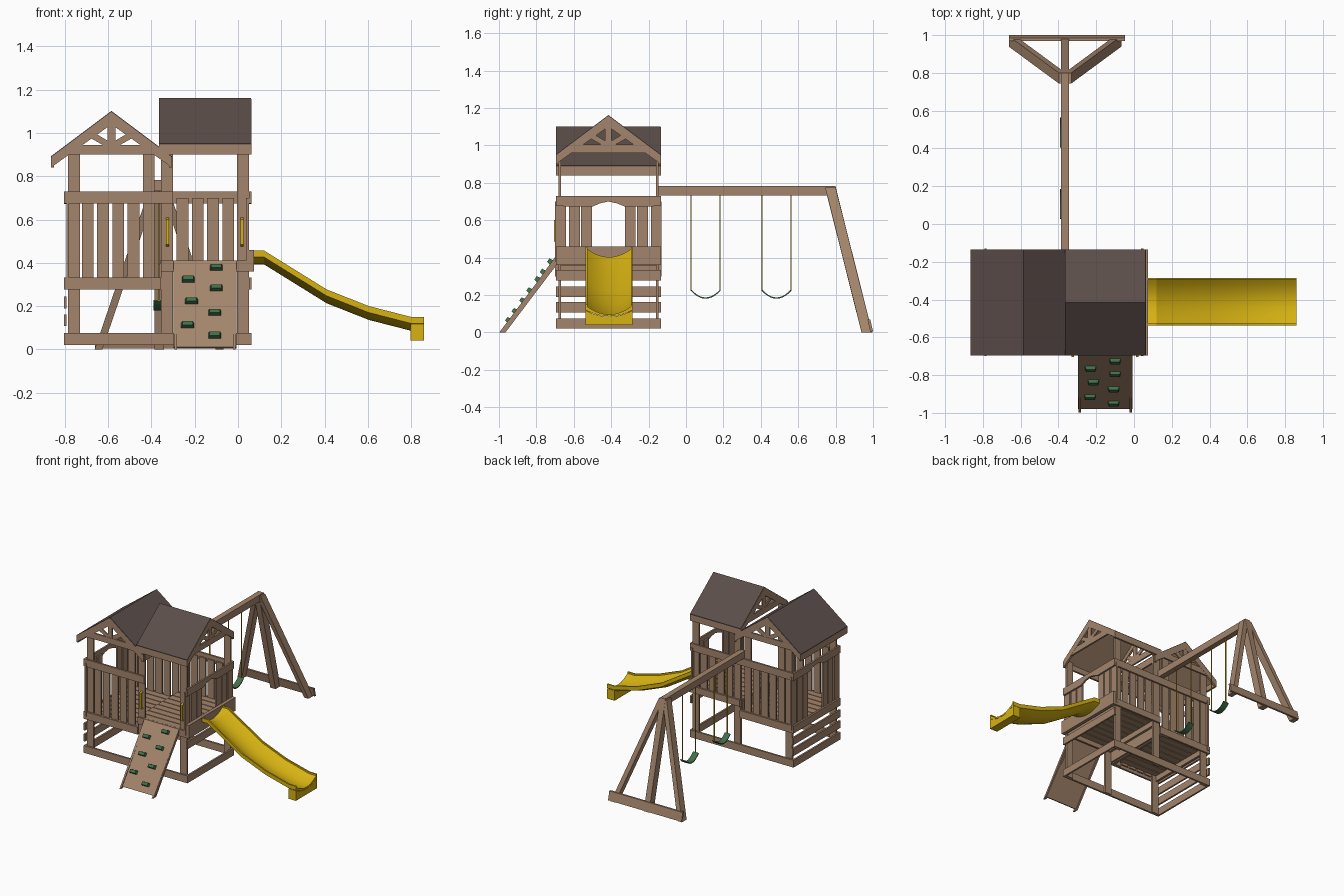
import bpy, math
from mathutils import Vector

if "Cube" in bpy.data.objects:
    bpy.data.objects.remove(bpy.data.objects["Cube"])


def material(name, rgb):
    m = bpy.data.materials.new(name)
    m.diffuse_color = (*rgb, 1)
    m.use_nodes = True
    m.node_tree.nodes["Principled BSDF"].inputs["Base Color"].default_value = m.diffuse_color
    return m


WOOD = material("warm wood", (0.37, 0.235, 0.15))
ROOF = material("dark roof", (0.105, 0.075, 0.068))
YELLOW = material("yellow plastic", (0.68, 0.45, 0.006))
GREEN = material("green plastic", (0.05, 0.16, 0.065))


def mesh(name, verts, faces, mat):
    me = bpy.data.meshes.new(name)
    me.from_pydata([tuple(v) for v in verts], [], faces)
    me.materials.append(mat)
    ob = bpy.data.objects.new(name, me)
    bpy.context.collection.objects.link(ob)
    import bmesh
    bm = bmesh.new()
    bm.from_mesh(me)
    bmesh.ops.recalc_face_normals(bm, faces=bm.faces)
    bm.to_mesh(me)
    bm.free()
    return ob


def loft(name, rings, mat):
    """Closed skin through rings with equal point counts."""
    n = len(rings[0])
    faces = [tuple(range(n)), tuple(range((len(rings) - 1) * n, len(rings) * n))]
    for r in range(len(rings) - 1):
        for i in range(n):
            j = (i + 1) % n
            faces.append((r * n + i, r * n + j, (r + 1) * n + j, (r + 1) * n + i))
    return mesh(name, [v for ring in rings for v in ring], faces, mat)


def prism(name, pts, axis, a, b, mat=WOOD):
    """Extrude a (horizontal, z) profile along x or y from a to b."""
    put = (lambda p, t: (t, p[0], p[1])) if axis == "x" else (lambda p, t: (p[0], t, p[1]))
    return loft(name, [[put(p, t) for p in pts] for t in (a, b)], mat)


def box(name, x0, x1, y0, y1, z0, z1, mat=WOOD):
    return prism(name, [(x0, z0), (x1, z0), (x1, z1), (x0, z1)], "y", y0, y1, mat)


def skew(name, p0, p1, hx, hy, mat=WOOD):
    """Sloping post with level ends."""
    c = [(-hx, -hy), (hx, -hy), (hx, hy), (-hx, hy)]
    return loft(name, [[(p[0] + a, p[1] + b, p[2]) for a, b in c] for p in (p0, p1)], mat)


FRONT, BACK, MID = -0.695, -0.135, -0.415

# Front and back walls
for side, o, s in (("front", FRONT, 1), ("back", BACK, -1)):
    def wall(name, x0, x1, z0, z1, d0=0, d1=0.014):
        ys = sorted((o + s * d0, o + s * d1))
        box(side + "_" + name, x0, x1, ys[0], ys[1], z0, z1)
    for x, z0, z1 in ((-0.785, 0.02, 0.9), (-0.44, 0.277, 0.9), (-0.355, 0.02, 0.95), (-0.005, 0.02, 0.95)):
        wall("post", x, x + 0.055, z0, z1, 0.012, 0.026)
    wall("bottom_rail", -0.80, 0.062, 0.02, 0.075)
    wall("middle_rail", -0.80, -0.355, 0.277, 0.333)
    wall("deck_rail", -0.355, 0.062, 0.36, 0.41)
    wall("top_rail", -0.80, -0.30 if side == "front" else 0.062, 0.675, 0.73)
    for i in range(4):
        x = -0.722 + i * 0.0705
        wall("baluster", x, x + 0.055, 0.30, 0.70, 0.012, 0.024)
        if side == "back":
            x = -0.284 + i * 0.0705
            wall("baluster", x, x + 0.055, 0.38, 0.70, 0.012, 0.024)

# End walls with an arched opening in the middle
for side, xa, xb, ia, ib, low in (("left", -0.805, -0.792, -0.792, -0.78, 0.30),
                                  ("right", 0.05, 0.063, 0.038, 0.05, 0.38)):
    prism(side + "_arched_rail", [(FRONT, 0.73), (FRONT, 0.675), (-0.5, 0.672), (-0.46, 0.69), (MID, 0.70),
                                  (-0.37, 0.69), (-0.325, 0.672), (BACK, 0.675), (BACK, 0.73)], "x", xa, xb)
    box(side + "_bottom_rail", xa, xb, FRONT, BACK, 0.02, 0.075)
    box(side + "_middle_rail", xa, xb, FRONT, BACK, 0.277, 0.333)
    for d in (-0.256, -0.182, -0.117):
        for sg in (1, -1):
            y = MID + sg * d
            box(side + "_baluster", ia, ib, y - 0.029, y + 0.029, low, 0.70)
for z in (0.107, 0.19):
    box("left_wall_slat", -0.805, -0.792, FRONT, BACK, z, z + 0.055)
box("slide_deck_board", 0.05, 0.075, FRONT, BACK, 0.36, 0.46)
box("deck_step_board", -0.365, -0.352, FRONT + 0.02, BACK - 0.02, 0.28, 0.395)

# Two level plank decks
for name, xa, xb, z in (("lower_deck", -0.79, -0.36, 0.318), ("upper_deck", -0.36, 0.05, 0.395)):
    for i in range(9):
        y = FRONT + 0.015 + i * 0.0592
        box(name + "_plank", xa, xb, y, y + 0.053, z, z + 0.015)
    for x in (xa + 0.012, xb - 0.03):
        box(name + "_joist", x, x + 0.018, FRONT + 0.015, BACK - 0.015, z - 0.04, z)


# Gable roofs
def gable(name, axis, c, a, b, top):
    H, D, t = 0.28, 0.21, 0.05
    put = lambda pts: [(c + u, top + z) for u, z in pts]
    prism(name + "_boards", put([(-H, -D - 0.02), (-H, -D - 0.004), (0, -0.004), (H, -D - 0.004),
                                 (H, -D - 0.02), (0, -0.02)]), axis, a, b)
    prism(name + "_shingles", put([(-H, -D - 0.004), (-H, -D + 0.002), (0, 0.002), (H, -D + 0.002),
                                   (H, -D - 0.004), (0, -0.004)]), axis, a + 0.001, b - 0.001, ROOF)
    for s in (-1, 1):
        prism(name + "_eave_board", put([(s * H, -D - t), (s * H, -D - 0.004), (s * (H - 0.014), -D + 0.0065),
                                         (s * (H - 0.014), -D - t)]), axis, a, b)
    for e0, e1 in ((a, a + 0.015), (b - 0.015, b)):
        prism(name + "_rafters", put([(-H, -D - t), (-H, -D - 0.003), (0, -0.003), (H, -D - 0.003),
                                      (H, -D - t), (0, -0.06)]), axis, e0, e1)
        prism(name + "_tie_beam", put([(-0.2, -0.2), (0.2, -0.2), (0.2, -0.17), (0.165, -0.155),
                                       (-0.165, -0.155), (-0.2, -0.17)]), axis, e0 + 0.001, e1 - 0.001)
        prism(name + "_king_post", put([(-0.018, -0.16), (0.018, -0.16), (0.018, -0.04), (-0.018, -0.04)]),
              axis, e0 + 0.002, e1 - 0.002)
        for s in (-1, 1):
            prism(name + "_strut", put([(s * 0.01, -0.158), (s * 0.035, -0.158), (s * 0.12, -0.11),
                                        (s * 0.09, -0.092), (s * 0.01, -0.14)]), axis, e0 + 0.003, e1 - 0.003)


gable("left_roof", "y", -0.585, FRONT, BACK, 1.10)
gable("right_roof", "x", MID, -0.365, 0.062, 1.16)

# Slide: curved trough swept down a profile
path = [(0.07, 0.457), (0.12, 0.457), (0.41, 0.277), (0.605, 0.2), (0.80, 0.15), (0.86, 0.15)]
N = 12
arc = [-1 + 2 * i / N for i in range(N + 1)]
section = [(-0.126, 0)] + [(0.126 * u, -0.03 - 0.034 * (1 - u * u)) for u in arc] + [(0.126, 0)]
section += [(0.116, 0)] + [(-0.116 * u, -0.012 - 0.042 * (1 - u * u)) for u in arc] + [(-0.116, 0)]
slide = loft("slide", [[(x, -0.411 + y, z + h) for y, h in section] for x, z in path], YELLOW)
foot = [(-0.126, 0.04), (0.126, 0.04)] + [(-0.126 * u, 0.118 - 0.034 * (1 - u * u)) for u in arc]
prism("slide_foot", [(-0.411 + y, z) for y, z in foot], "x", 0.797, 0.86, YELLOW)
bpy.context.view_layer.objects.active = slide
slide.select_set(True)
bpy.ops.object.shade_smooth_by_angle(angle=math.radians(20))

# Climbing ramp with holds
ramp = [(-0.695, 0.41), (-0.98, 0.012), (-0.965, 0.005), (-0.68, 0.40)]
prism("climbing_ramp", ramp, "x", -0.297, -0.007)
for x in (-0.293, -0.023):
    prism("ramp_rail", [(-0.69, 0.41), (-0.998, 0.0), (-0.965, 0.0), (-0.67, 0.39)], "x", x, x + 0.012)
n = Vector((0, -0.398, 0.285)).normalized()
t = Vector((0, 0.285, 0.398)).normalized()
for x, z in ((-.10, .375), (-.23, .32), (-.10, .28), (-.215, .22), (-.108, .167), (-.233, .11), (-.108, .062)):
    p = Vector((x, -0.695 - (0.41 - z) * 0.716, z))
    rings = []
    for k, h in ((1, -0.002), (0.8, 0.02)):
        rings.append([p + Vector((a * 0.03 * k, 0, 0)) + t * (b * 0.014 * k) + n * h
                      for a, b in ((-1, -1), (1, -1), (1, 1), (-1, 1))])
    loft("climbing_hold", rings, GREEN)

# Grab handles
for x in (-0.325, 0.018):
    prism("grab_handle", [(FRONT + 0.015, 0.475), (FRONT - 0.01, 0.485), (FRONT - 0.01, 0.60), (FRONT + 0.015, 0.61),
                          (FRONT + 0.015, 0.60), (FRONT, 0.593), (FRONT, 0.492), (FRONT + 0.015, 0.485)],
          "x", x - 0.007, x + 0.007, YELLOW)

# Swing beam and end frame
BX = -0.365
box("swing_beam", BX - 0.021, BX + 0.021, -0.16, 0.795, 0.732, 0.784)
skew("frame_centre_leg", (BX, 0.967, 0.0), (BX, 0.77, 0.783), 0.022, 0.029)
for s in (-1, 1):
    skew("frame_leg", (BX + s * 0.28, 0.967, 0.0), (BX + s * 0.015, 0.772, 0.775), 0.018, 0.028)
prism("frame_foot_bar", [(0.985, 0.005), (1.0, 0.005), (0.985, 0.07), (0.97, 0.07)], "x", -0.662, -0.048)

# Swings
for c in (0.105, 0.484):
    for s in (-1, 1):
        y = c + s * 0.0775
        box("swing_rope", BX - 0.003, BX + 0.003, y - 0.003, y + 0.003, 0.222, 0.735, YELLOW)
    us = [-1 + i / 5 for i in range(11)]
    curve = [(c + 0.079 * u, 0.18 + 0.042 * u * u) for u in us]
    curve += [(c - 0.076 * u, 0.187 + 0.041 * u * u) for u in us]
    prism("swing_seat", curve, "x", BX - 0.026, BX + 0.02, GREEN)
